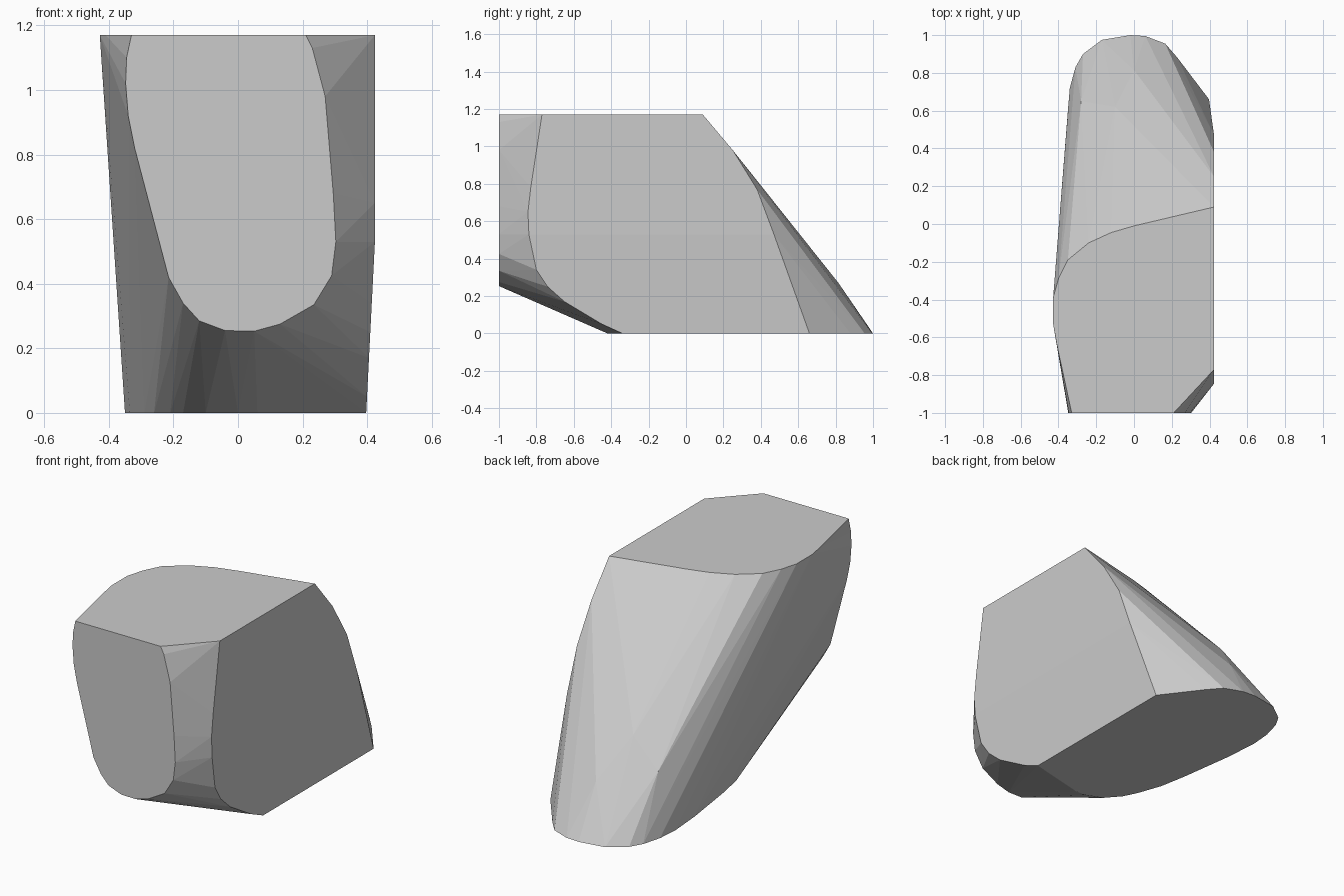
import bpy
import bmesh
import math

# Remove the default object
default_object = bpy.data.objects.get("Cube")
if default_object:
    bpy.data.objects.remove(default_object, do_unlink=True)

HEIGHT = 1.17
FRONT = -1.0
SIDE = .424
SIDE_FOOT = .397
SIDE_KINK = .53


def flat_material(name, colour):
    material = bpy.data.materials.new(name)
    material.use_nodes = True
    material.diffuse_color = colour
    shader = material.node_tree.nodes["Principled BSDF"]
    shader.inputs["Base Color"].default_value = colour
    return material


def side_x(z):
    """Left flank: upright above the kink, leaning inward towards the foot."""
    lean = min(z / SIDE_KINK, 1)
    return SIDE_FOOT + (SIDE - SIDE_FOOT) * lean


# Outline of the front face (x, z)
front_outline = [
    (-.33, HEIGHT), (-.345, 1.1), (-.348, 1.02), (-.34, .92), (-.32, .82),
    (-.215, .42), (-.17, .34), (-.12, .285), (-.04, .255), (.05, .253),
    (.13, .275), (.235, .335), (.29, .425), (.303, .53), (.295, .68),
    (.27, .98), (.23, 1.13), (.21, HEIGHT)]

# Rounded rear and right edge of the top face (x, y)
top_outline = [
    (0, -.01), (-.12, -.045), (-.24, -.1), (-.35, -.19), (-.4, -.29),
    (-.428, -.39), (-.428, -.53), (-.41, -.63)]

# Outline of the left flank (y, z)
flank_outline = [
    (-.77, HEIGHT), (-.83, .78), (-.845, .65), (-.84, SIDE_KINK), (-.8, .34),
    (-.74, .25), (-.65, .17), (-.45, .05), (-.34, 0), (.66, 0),
    (.47, SIDE_KINK), (.38, .77), (.25, .98), (.09, HEIGHT)]

# Outline of the foot (x, y)
foot_outline = [
    (.23, .88), (.165, .955), (.06, .995), (-.02, 1), (-.17, .975),
    (-.27, .9), (-.31, .83), (-.34, .72), (-.35, .6), (-.335, .4),
    (-.29, .08), (-.26, -.08), (-.21, -.22), (-.17, -.3), (-.1, -.38),
    (0, -.42), (.06, -.42)]

# Gentle bulge of the sloping back
back_bulge = [(-.1, .62, .49), (-.28, .65, .34), (0, .815, .27)]

# Place every outline on its own plane
points = [(x, FRONT, z) for x, z in front_outline]
points += [(x, y, HEIGHT) for x, y in top_outline]
points += [(side_x(z), y, z) for y, z in flank_outline]
points += [(x, y, 0) for x, y in foot_outline]
points += back_bulge

# Wrap the outlines in one faceted convex skin
mesh = bpy.data.meshes.new("faceted_block")
bm = bmesh.new()
for point in points:
    bm.verts.new(point)
hull = bmesh.ops.convex_hull(bm, input=bm.verts[:])
loose = {v for v in hull["geom_interior"] + hull["geom_unused"]
         if isinstance(v, bmesh.types.BMVert)}
bmesh.ops.delete(bm, geom=list(loose), context="VERTS")

# Merge the triangles of each flat face
bmesh.ops.dissolve_limit(bm, angle_limit=math.radians(.5),
                         verts=bm.verts[:], edges=bm.edges[:])
bmesh.ops.recalc_face_normals(bm, faces=bm.faces[:])
bm.to_mesh(mesh)
bm.free()

mesh.materials.append(flat_material("plain_grey", (.6, .6, .6, 1)))
block = bpy.data.objects.new("faceted_block", mesh)
bpy.context.collection.objects.link(block)
